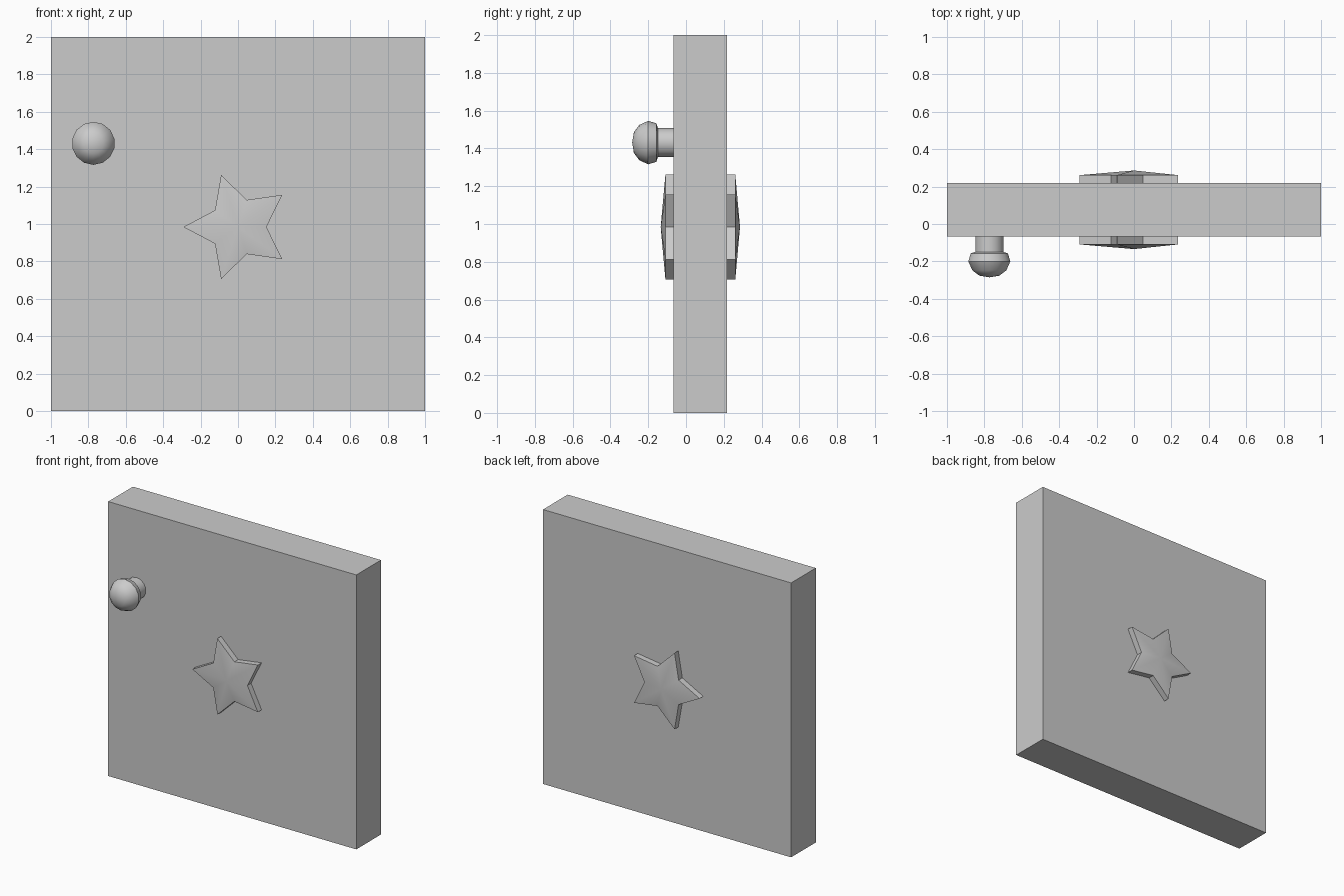
import bpy, bmesh, math

if "Cube" in bpy.data.objects:
    bpy.data.objects.remove(bpy.data.objects["Cube"])


def finish(name, bm, smooth=True):
    bmesh.ops.recalc_face_normals(bm, faces=bm.faces)
    mesh = bpy.data.meshes.new(name)
    bm.to_mesh(mesh)
    bm.free()
    ob = bpy.data.objects.new(name, mesh)
    bpy.context.collection.objects.link(ob)
    if smooth:
        bpy.ops.object.select_all(action='DESELECT')
        bpy.context.view_layer.objects.active = ob
        ob.select_set(True)
        bpy.ops.object.shade_smooth_by_angle(angle=math.radians(35))
    return ob


def loft(name, rings, first, last):
    # Skin rings of points, closing each end with a fan to a centre point
    bm = bmesh.new()
    loops = [[bm.verts.new(p) for p in ring] for ring in rings]
    n = len(loops[0])
    for a, b in zip(loops, loops[1:]):
        for i in range(n):
            j = (i + 1) % n
            bm.faces.new((a[i], a[j], b[j], b[i]))
    for loop, tip in ((loops[0], first), (loops[-1], last)):
        v = bm.verts.new(tip)
        for i in range(n):
            bm.faces.new((loop[i], loop[(i + 1) % n], v))
    return finish(name, bm)


# Door slab
bm = bmesh.new()
bmesh.ops.create_cube(bm, size=1)
bmesh.ops.scale(bm, vec=(2, 0.284, 2), verts=bm.verts)
bmesh.ops.translate(bm, vec=(0, 0.076, 1), verts=bm.verts)
finish("door_slab", bm, smooth=False)


# Star ornament, raised on both faces with shallow pointed caps
def star(y):
    pts = []
    for i in range(10):
        r = 0.292 if i % 2 == 0 else 0.152
        a = math.pi + i * math.pi / 5
        pts.append((r * math.cos(a), y, 0.984 + r * math.sin(a)))
    return pts


loft("star_ornament", [star(-0.109), star(0.261)],
     (0, -0.134, 0.984), (0, 0.286, 0.984))

# Door knob: rounded head on a short stem
KX, KZ, SIDES = -0.773, 1.431, 14
profile = [(-0.276, 0.055), (-0.248, 0.093), (-0.2, 0.115),
           (-0.157, 0.102), (-0.149, 0.077), (-0.05, 0.077)]
rings = [[(KX + r * math.sin(2 * math.pi * i / SIDES), y,
           KZ + r * math.cos(2 * math.pi * i / SIDES))
          for i in range(SIDES)] for y, r in profile]
loft("door_knob", rings, (KX, -0.285, KZ), (KX, -0.05, KZ))
